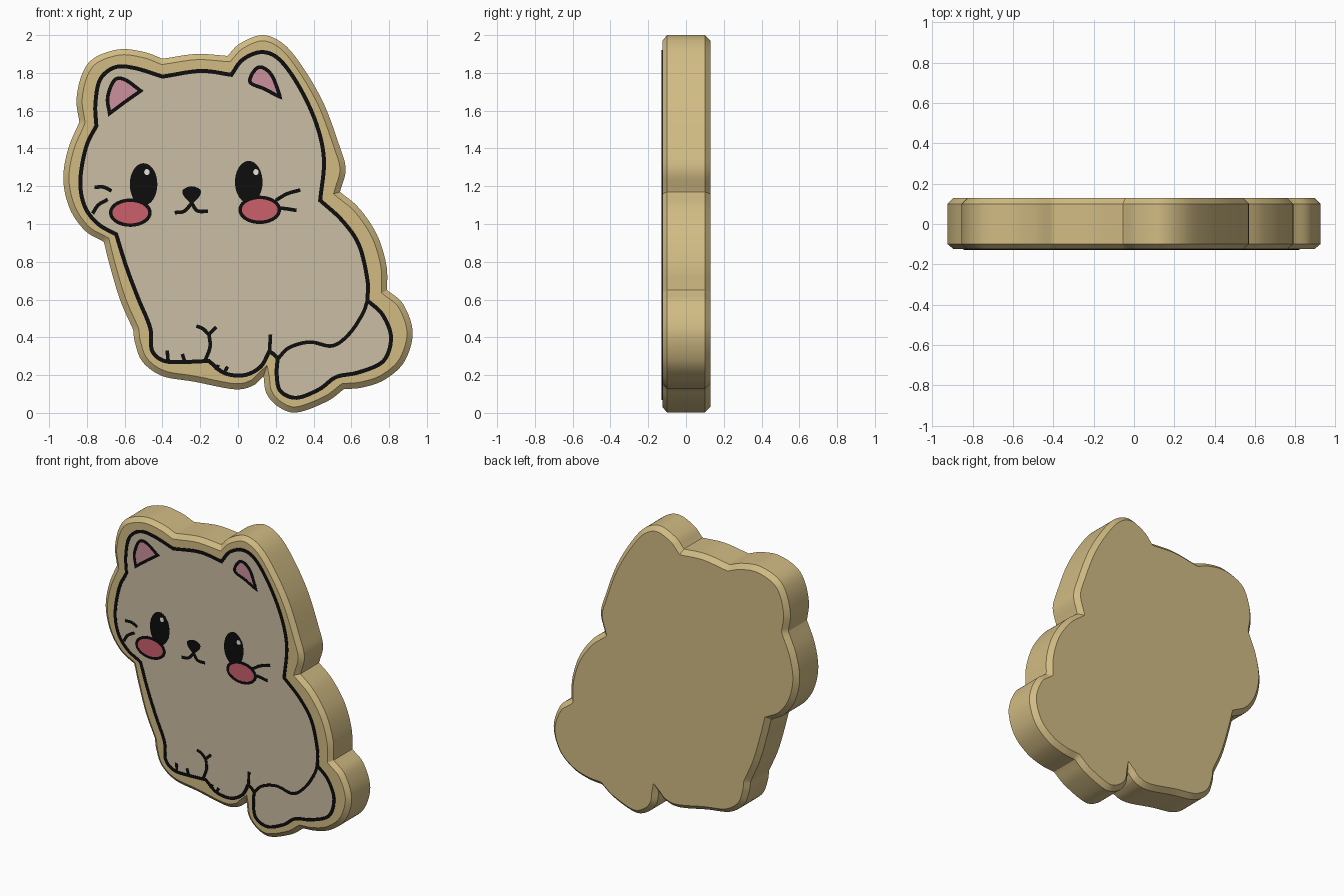
import bpy, bmesh, math
from mathutils import Vector

if "Cube" in bpy.data.objects:
    bpy.data.objects.remove(bpy.data.objects["Cube"])


def material(name, rgb):
    m = bpy.data.materials.new(name)
    m.diffuse_color = (*rgb, 1)
    m.use_nodes = True
    m.node_tree.nodes["Principled BSDF"].inputs["Base Color"].default_value = m.diffuse_color
    return m


GOLD = material("golden tan", (0.64, 0.50, 0.23))
CREAM = material("warm cream", (0.60, 0.51, 0.37))
BLACK = material("ink black", (0.004, 0.004, 0.004))
PINK = material("soft pink", (0.60, 0.28, 0.34))
ROSE = material("rose", (0.60, 0.115, 0.15))
WHITE = material("eye white", (0.85, 0.82, 0.76))


def curve(pts, n=8):
    """Open smooth curve through the points."""
    p = [Vector(q) for q in pts]
    p = [2 * p[0] - p[1]] + p + [2 * p[-1] - p[-2]]
    out = []
    for a, b, c, d in zip(p, p[1:], p[2:], p[3:]):
        for i in range(n):
            t = i / n
            out.append(0.5 * (2 * b + (c - a) * t + (2 * a - 5 * b + 4 * c - d) * t * t
                              + (3 * b - a - 3 * c + d) * t ** 3))
    return out + [p[-2]]


def lobed(lobes):
    """Closed outline of smooth lobes with a crisp notch where two lobes meet."""
    out = []
    for i, lobe in enumerate(lobes):
        out += curve(lobe + [lobes[(i + 1) % len(lobes)][0]])[:-1]
    return out


def ellipse(cx, cz, rx, rz, n=36):
    return [Vector((cx + rx * math.cos(-math.tau * i / n), cz + rz * math.sin(-math.tau * i / n)))
            for i in range(n)]


def offset(p, d, closed=True):
    """Move a path sideways by d (inwards for clockwise loops)."""
    n, out = len(p), []
    for i, q in enumerate(p):
        a = p[i - 1] if closed or i else None
        b = p[(i + 1) % n] if closed or i < n - 1 else None
        t1 = (q - a).normalized() if a is not None else (b - q).normalized()
        t2 = (b - q).normalized() if b is not None else t1
        n1, n2 = Vector((t1.y, -t1.x)), Vector((t2.y, -t2.x))
        out.append(q + (n1 + n2) * (d / max(1 + n1.dot(n2), 0.45)))
    return out


def finish(name, mat, bm):
    bmesh.ops.recalc_face_normals(bm, faces=bm.faces[:])
    me = bpy.data.meshes.new(name)
    bm.to_mesh(me)
    bm.free()
    me.materials.append(mat)
    me.shade_smooth()
    me.set_sharp_from_angle(angle=math.radians(30))
    ob = bpy.data.objects.new(name, me)
    bpy.context.collection.objects.link(ob)
    return ob


def stack(name, mat, rings):
    """Capped solid through matching outlines, each given as (y, outline)."""
    bm = bmesh.new()
    loops = [[bm.verts.new((q.x, y, q.y)) for q in ring] for y, ring in rings]
    n = len(loops[0])
    for A, B in zip(loops, loops[1:]):
        for i in range(n):
            j = (i + 1) % n
            bm.faces.new((A[i], A[j], B[j], B[i]))
    bm.faces.new(loops[0])
    bm.faces.new(loops[-1][::-1])
    return finish(name, mat, bm)


BACK = -0.121


def plate(name, mat, outline, front):
    return stack(name, mat, [(front, outline), (BACK, outline)])


def ink(name, path, closed=False, width=0.02, front=-0.129):
    """Thin raised line following a path."""
    if not closed:
        side = offset(path, width / 2, False) + offset(path, -width / 2, False)[::-1]
        return plate(name, BLACK, side, front)
    bm = bmesh.new()
    loops = [[bm.verts.new((q.x, y, q.y)) for q in offset(path, d)]
             for y, d in ((front, width / 2), (front, -width / 2),
                          (BACK, -width / 2), (BACK, width / 2))]
    n = len(path)
    for k in range(4):
        A, B = loops[k], loops[(k + 1) % 4]
        for i in range(n):
            j = (i + 1) % n
            bm.faces.new((A[i], A[j], B[j], B[i]))
    return finish(name, BLACK, bm)


# chamfered backing body
rim = lobed([
    [(-.40, 1.875), (-.22, 1.9)],
    [(-.055, 1.89), (.01, 1.955), (.13, 2.0), (.245, 1.95), (.35, 1.82), (.455, 1.635),
     (.535, 1.42), (.57, 1.29)],
    [(.54, 1.17), (.64, 1.085), (.735, .945), (.785, .785)],
    [(.79, .65), (.875, .575), (.925, .425), (.88, .27), (.775, .175), (.66, .135)],
    [(.56, .125), (.47, .06), (.31, .002), (.21, .035), (.15, .105)],
    [(.135, .195), (.08, .145), (-.02, .125), (-.23, .165), (-.40, .195), (-.505, .27),
     (-.545, .37)],
    [(-.555, .44), (-.625, .6), (-.68, .785)],
    [(-.71, .905), (-.81, .965), (-.89, 1.08), (-.925, 1.235), (-.9, 1.395)],
    [(-.84, 1.54), (-.855, 1.66), (-.825, 1.795), (-.76, 1.88), (-.625, 1.925), (-.495, 1.91)],
])
bevel = offset(rim, 0.03)
stack("backing_body", GOLD, [(-.125, bevel), (-.10, rim), (.10, rim), (.13, bevel)])

# cream front panel and its ink outline
panel = lobed([
    [(-.40, 1.78), (-.20, 1.81)],
    [(-.035, 1.79), (.025, 1.87), (.125, 1.91), (.22, 1.87), (.325, 1.725), (.415, 1.53),
     (.455, 1.34)],
    [(.435, 1.125), (.55, 1.02), (.64, .89), (.685, .705)],
    [(.685, .595), (.765, .52), (.81, .40), (.77, .275), (.64, .215), (.52, .19),
     (.43, .125), (.31, .08), (.225, .115), (.205, .20)],
    [(.21, .29), (.19, .31)],
    [(.165, .325), (.12, .245), (.035, .20), (-.07, .21)],
    [(-.155, .275), (-.28, .27), (-.39, .275), (-.455, .33), (-.465, .45), (-.53, .61),
     (-.59, .77)],
    [(-.645, .945), (-.74, 1.0), (-.81, 1.09), (-.835, 1.225), (-.805, 1.405)],
    [(-.75, 1.52), (-.755, 1.635), (-.73, 1.765), (-.65, 1.83), (-.545, 1.825)],
])
plate("front_panel", CREAM, panel, -.1265)
ink("outline", panel, True, 0.021)

# inner ears
for side, lobes in (
    ("left", [[(-.68, 1.585), (-.69, 1.67), (-.655, 1.76), (-.6, 1.765)],
              [(-.515, 1.705), (-.6, 1.645)]]),
    ("right", [[(.225, 1.67), (.14, 1.715), (.065, 1.75), (.085, 1.81), (.125, 1.83),
                (.18, 1.785)]])):
    ear = lobed(lobes)
    plate(side + "_inner_ear", PINK, ear, -.1275)
    ink(side + "_ear_line", ear, True, 0.019)

# eyes with highlights, cheeks
for side, ex, ez, cx, cz, hx, hz in (("left", -.50, 1.21, -.57, 1.06, -.482, 1.275),
                                     ("right", .057, 1.222, .115, 1.075, .095, 1.275)):
    plate(side + "_eye", BLACK, ellipse(ex, ez, .073, .112), -.1275)
    plate(side + "_eye_highlight", WHITE, ellipse(hx, hz, .015, .016, 12), -.1295)
    cheek = ellipse(cx, cz, .104, .066)
    plate(side + "_cheek", ROSE, cheek, -.1283)
    ink(side + "_cheek_line", cheek, True, 0.018)

# nose
plate("nose", BLACK, lobed([[(-.245, 1.105), (-.285, 1.145), (-.292, 1.18), (-.245, 1.2),
                             (-.198, 1.18), (-.205, 1.145)]]), -.129)

# mouth, whiskers, paws, toes and tail lines
strokes = {
    "mouth_left": [(-.335, 1.06), (-.285, 1.068), (-.245, 1.11)],
    "mouth_right": [(-.245, 1.11), (-.215, 1.07), (-.16, 1.067)],
    "whisker_left_upper": [(-.76, 1.195), (-.71, 1.195), (-.67, 1.175)],
    "whisker_left_lower": [(-.69, 1.13), (-.74, 1.10), (-.77, 1.055)],
    "whisker_right_upper": [(.20, 1.125), (.26, 1.16), (.33, 1.18)],
    "whisker_right_lower": [(.215, 1.085), (.26, 1.08), (.31, 1.072)],
    "paw_fork_left": [(-.22, .46), (-.185, .445), (-.155, .415)],
    "paw_fork_right": [(-.115, .455), (-.135, .435), (-.155, .415)],
    "paw_stem": [(-.155, .425), (-.148, .35), (-.175, .275)],
    "toe_1": [(-.375, .33), (-.37, .275)],
    "toe_2": [(-.295, .312), (-.283, .275)],
    "toe_3": [(-.105, .255), (-.115, .225)],
    "toe_4": [(-.055, .245), (-.075, .21)],
    "right_paw_line": [(.172, .415), (.167, .325)],
    "tail_line": [(.21, .285), (.27, .345), (.38, .375), (.50, .355), (.59, .42),
                  (.66, .525), (.685, .595)],
}
for name, pts in strokes.items():
    ink(name, curve(pts), width=0.019, front=-.1287)
